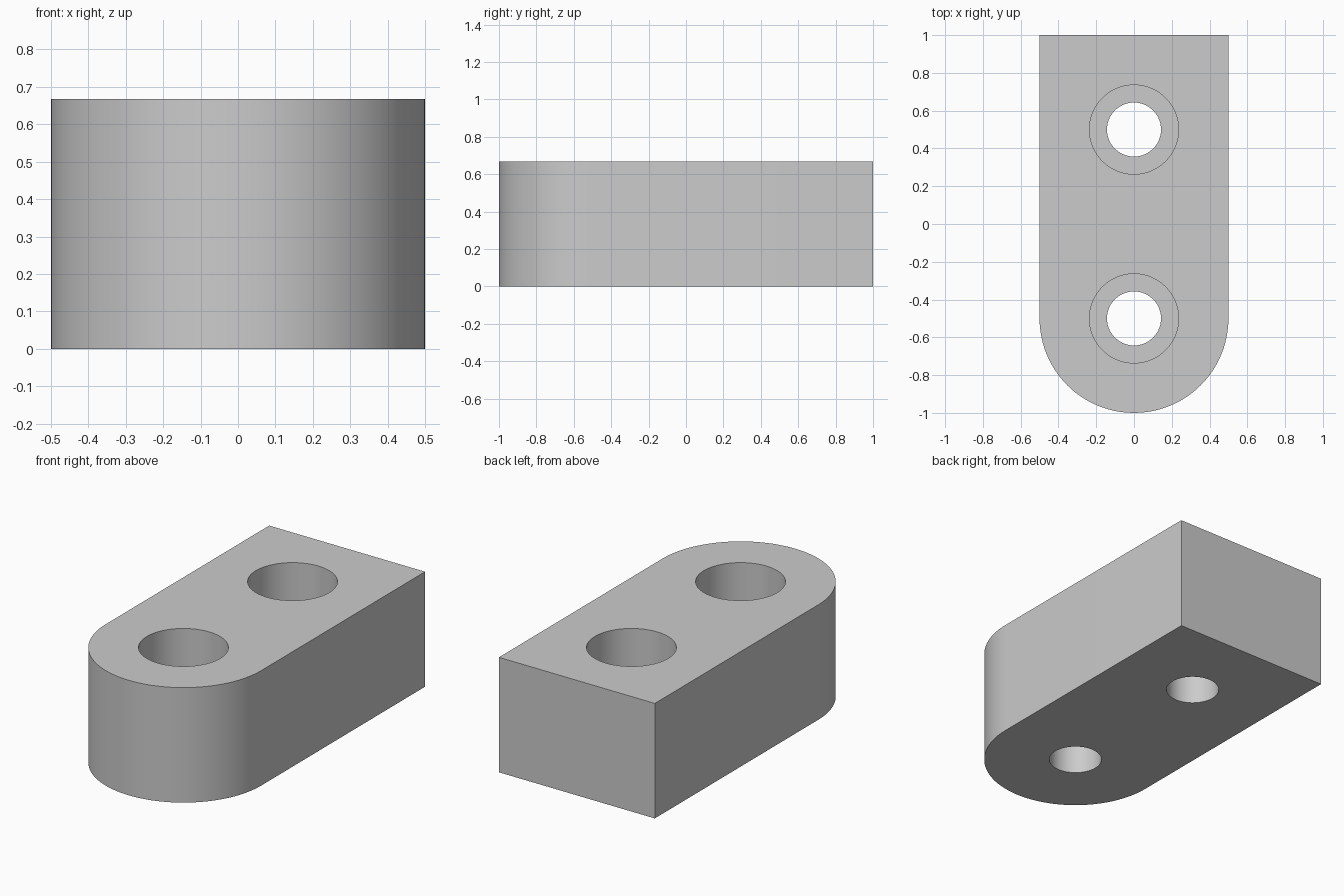
import bpy
import bmesh
from math import cos, sin, pi, radians

cube = bpy.data.objects.get("Cube")
if cube:
    bpy.data.objects.remove(cube, do_unlink=True)

HEIGHT = 0.667
HALF_WIDTH = 0.5
SEGMENTS = 96
HOLE_RADIUS = 0.143
BORE_RADIUS = 0.236
BORE_DEPTH = 0.29

grey = bpy.data.materials.new("light grey")
grey.use_nodes = True
colour = (0.6, 0.6, 0.6, 1)
grey.diffuse_color = colour
grey.node_tree.nodes["Principled BSDF"].inputs["Base Color"].default_value = colour


def prism(name, outline, bottom, top):
    """Extrude a closed outline of (x, y) points from bottom to top."""
    bm = bmesh.new()
    base = bm.faces.new([bm.verts.new((x, y, bottom)) for x, y in outline])
    raised = bmesh.ops.extrude_face_region(bm, geom=[base])["geom"]
    verts = [v for v in raised if isinstance(v, bmesh.types.BMVert)]
    bmesh.ops.translate(bm, verts=verts, vec=(0, 0, top - bottom))
    bmesh.ops.recalc_face_normals(bm, faces=bm.faces)
    mesh = bpy.data.meshes.new(name)
    bm.to_mesh(mesh)
    bm.free()
    mesh.materials.append(grey)
    obj = bpy.data.objects.new(name, mesh)
    bpy.context.collection.objects.link(obj)
    return obj


def arc(radius, centre_y, start, end, steps):
    angles = [start + (end - start) * i / steps for i in range(steps + 1)]
    return [(radius * cos(a), centre_y + radius * sin(a)) for a in angles]


# Block with a rounded front and a square back
outline = arc(HALF_WIDTH, -0.5, pi, 2 * pi, SEGMENTS // 2)
outline += [(HALF_WIDTH, 1), (-HALF_WIDTH, 1)]
block = prism("mounting_block", outline, 0, HEIGHT)
bpy.context.view_layer.objects.active = block
block.select_set(True)


def drill(radius, centre_y, bottom):
    circle = arc(radius, centre_y, 0, 2 * pi, SEGMENTS)[:-1]
    cutter = prism("hole_cutter", circle, bottom, HEIGHT + 0.1)
    cutter.hide_render = True
    cut = block.modifiers.new("drill", "BOOLEAN")
    cut.operation = "DIFFERENCE"
    cut.solver = "EXACT"
    cut.object = cutter
    bpy.ops.object.modifier_apply(modifier=cut.name)
    bpy.data.objects.remove(cutter, do_unlink=True)


# Two through holes, each with a wide counterbore from the top
for centre_y in (-0.5, 0.5):
    drill(BORE_RADIUS, centre_y, HEIGHT - BORE_DEPTH)
    drill(HOLE_RADIUS, centre_y, -0.1)

bpy.ops.object.shade_smooth_by_angle(angle=radians(30))
